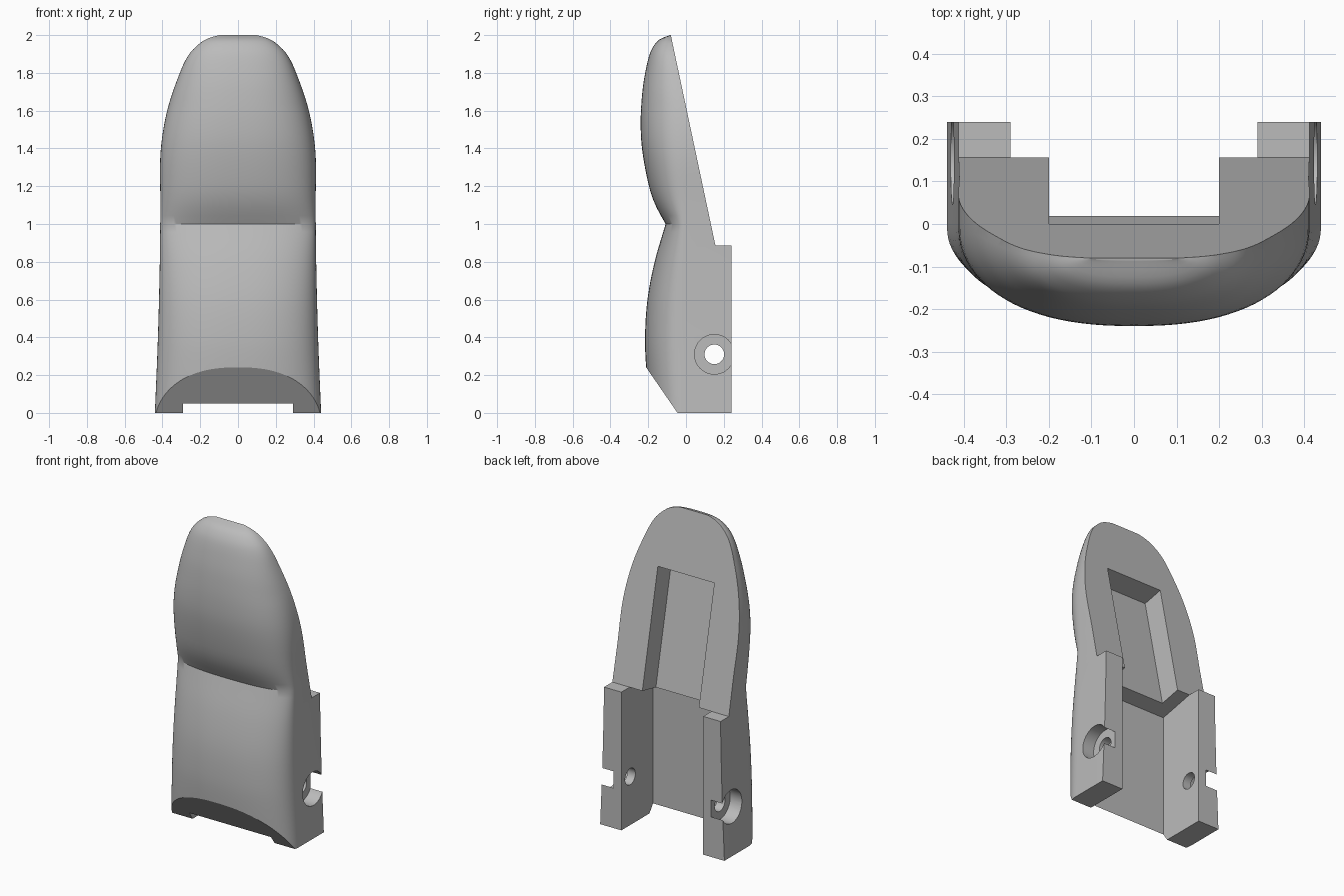
import bpy
import bmesh
import math

cube = bpy.data.objects.get("Cube")
if cube:
    bpy.data.objects.remove(cube, do_unlink=True)

grey = bpy.data.materials.new("plain_grey")
grey.use_nodes = True
grey.diffuse_color = (0.5, 0.5, 0.5, 1)
grey.node_tree.nodes["Principled BSDF"].inputs["Base Color"].default_value = (0.5, 0.5, 0.5, 1)

# Outline curves: (height, value)
HALF_WIDTH = [(0, .44), (.4, .424), (.8, .414), (1.1, .411), (1.38, .41), (1.6, .375),
              (1.8, .308), (1.9, .258), (1.96, .198), (1.985, .152), (2, .1)]
LOWER_FRONT = [(0, -.19), (.24, -.211), (.4, -.217), (.6, -.204), (.8, -.166), (1, -.108)]
UPPER_FRONT = [(1, -.108), (1.1, -.162), (1.2, -.196), (1.4, -.233), (1.55, -.24),
               (1.7, -.231), (1.8, -.216), (1.9, -.192), (1.95, -.166), (1.98, -.135), (2, -.085)]
BACK = .24
CORNER = (.156, .885)              # where the sloping back meets the posts
UP = (-.2074, .978)                # direction up the sloping back
IN = (-.978, -.2074)               # direction into the body


def smooth_value(points, z):
    """Smooth curve through the points."""
    def slope(i):
        a, b = points[max(i - 1, 0)], points[min(i + 1, len(points) - 1)]
        return (b[1] - a[1]) / (b[0] - a[0])
    i = max(k for k in range(len(points) - 1) if k == 0 or points[k][0] <= z)
    (z0, v0), (z1, v1) = points[i], points[i + 1]
    h = z1 - z0
    t = (z - z0) / h
    s = t * t * (3 - 2 * t)
    return (v0 * (1 - s) + v1 * s + h * slope(i) * t * (1 - t) ** 2
            - h * slope(i + 1) * t * t * (1 - t))


def make_object(name, bm):
    bmesh.ops.recalc_face_normals(bm, faces=bm.faces)
    mesh = bpy.data.meshes.new(name)
    bm.to_mesh(mesh)
    bm.free()
    mesh.materials.append(grey)
    obj = bpy.data.objects.new(name, mesh)
    bpy.context.collection.objects.link(obj)
    return obj


def loft(name, rings):
    bm = bmesh.new()
    rows = [[bm.verts.new(p) for p in ring] for ring in rings]
    n = len(rows[0])
    for a, b in zip(rows, rows[1:]):
        for i in range(n):
            j = (i + 1) % n
            bm.faces.new((a[i], a[j], b[j], b[i]))
    bm.faces.new(rows[0])
    bm.faces.new(rows[-1])
    return make_object(name, bm)


def section(z):
    """Flat back, straight sides and a rounded front."""
    w = smooth_value(HALF_WIDTH, z)
    front = smooth_value(LOWER_FRONT if z <= 1 else UPPER_FRONT, z)
    slope_y = CORNER[0] + (z - CORNER[1]) * UP[0] / UP[1]
    mid = min(0, slope_y)
    ring = [(w, BACK, z)]
    steps = 48
    for i in range(steps + 1):
        c = math.cos(math.pi * i / steps)
        s = max(math.sin(math.pi * i / steps), 0)
        x = math.copysign(abs(c) ** (2 / 2.4), c) * w
        ring.append((x, mid + (front - mid) * s ** (2 / 2.4), z))
    ring.append((-w, BACK, z))
    return ring


def cut(body, outline, x0, x1):
    """Cut a prism, given by its side outline, out of the body."""
    cutter = loft("cutter", [[(x, y, z) for y, z in outline] for x in (x0, x1)])
    cutter.hide_render = True
    mod = body.modifiers.new("cut", 'BOOLEAN')
    mod.operation = 'DIFFERENCE'
    mod.solver = 'EXACT'
    mod.object = cutter
    bpy.context.view_layer.objects.active = body
    bpy.ops.object.modifier_apply(modifier=mod.name)
    bpy.data.objects.remove(cutter, do_unlink=True)


def on_slope(along, depth):
    return tuple(CORNER[k] + UP[k] * along + IN[k] * depth for k in (0, 1))


def circle(radius, n=40):
    return [(.15 + radius * math.cos(math.tau * i / n),
             .31 + radius * math.sin(math.tau * i / n)) for i in range(n)]


# Body
heights = [i / 24 for i in range(25)]
heights += [1 + math.sin(math.pi / 2 * i / 36) for i in range(1, 37)]
body = loft("finger_shell", [section(z) for z in heights])

# Sloping back and bevelled lower front
cut(body, [CORNER, on_slope(1.5, 0), (.6, 2.4), (.6, CORNER[1])], -1, 1)
cut(body, [(.024, -.1), (-.348, .44), (-.6, .44), (-.6, -.1)], -1, 1)

# Channel between the posts, and the pocket above it
cut(body, [(.5, -.1), (-.08, -.1), (-.08, .835), CORNER, (.5, .958)], -.29, .29)
cut(body, [on_slope(-.04, -.1), on_slope(.755, -.1), on_slope(.755, .14), on_slope(-.04, .14)], -.2, .2)

# Pin hole and counterbores
cut(body, circle(.052), -1, 1)
for side in (-1, 1):
    cut(body, circle(.105), side * .345, side * .6)

# Smooth skin with sharp cut edges
bpy.ops.object.select_all(action='DESELECT')
body.select_set(True)
bpy.context.view_layer.objects.active = body
bpy.ops.object.shade_smooth_by_angle(angle=math.radians(30))
